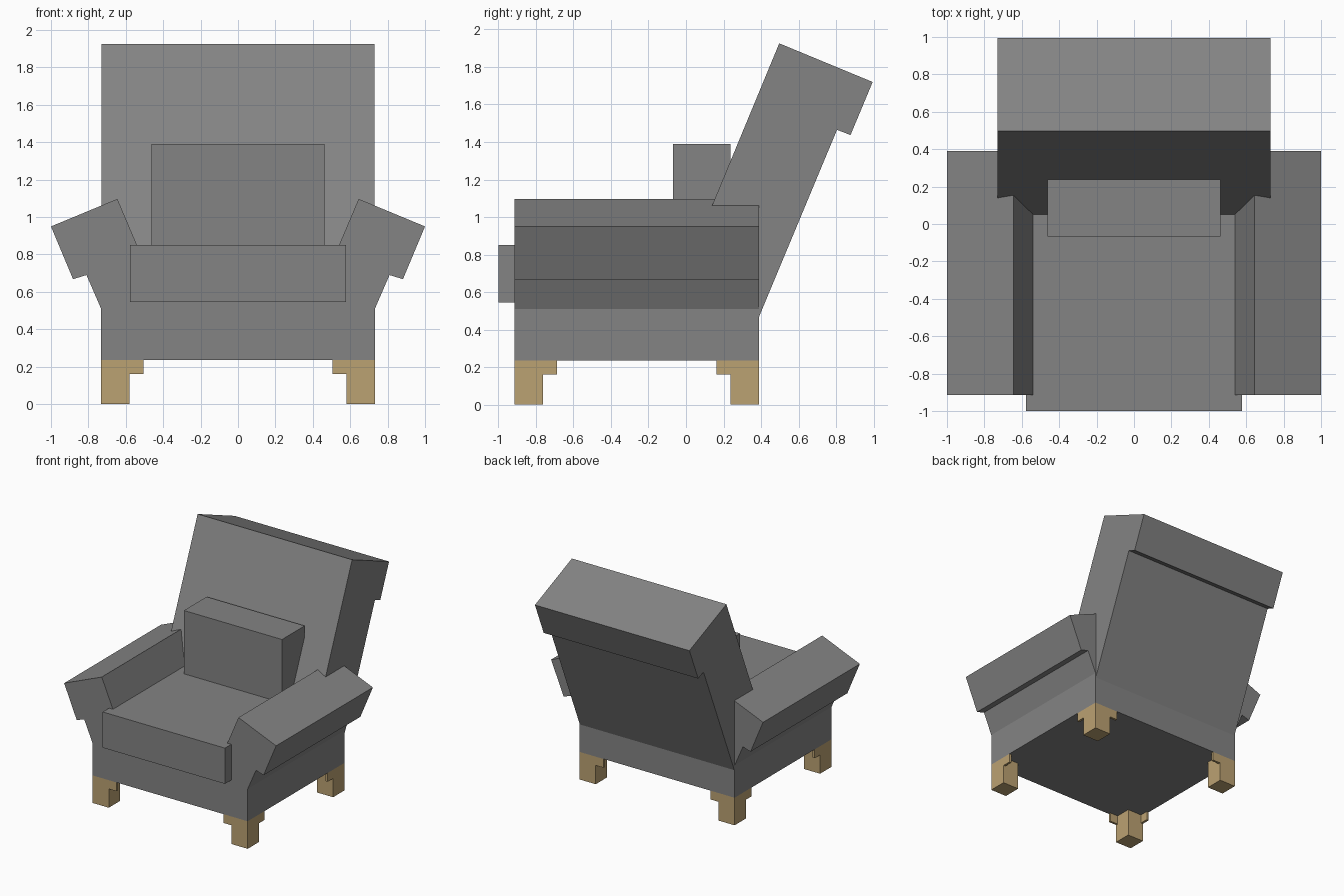
import bpy, bmesh
from mathutils import Vector

if "Cube" in bpy.data.objects:
    bpy.data.objects.remove(bpy.data.objects["Cube"], do_unlink=True)


def make_material(name, rgb):
    mat = bpy.data.materials.new(name)
    mat.use_nodes = True
    mat.diffuse_color = (*rgb, 1)
    bsdf = mat.node_tree.nodes["Principled BSDF"]
    bsdf.inputs["Base Color"].default_value = (*rgb, 1)
    bsdf.inputs["Roughness"].default_value = 0.8
    return mat


fabric = make_material("grey_fabric", (0.23, 0.23, 0.23))
wood = make_material("light_wood", (0.50, 0.36, 0.17))


def finish(name, bm, mat):
    bmesh.ops.recalc_face_normals(bm, faces=bm.faces)
    mesh = bpy.data.meshes.new(name)
    bm.to_mesh(mesh)
    bm.free()
    mesh.materials.append(mat)
    obj = bpy.data.objects.new(name, mesh)
    bpy.context.collection.objects.link(obj)
    return obj


def add_box(bm, lo, hi):
    verts = bmesh.ops.create_cube(bm, size=1)["verts"]
    for v in verts:
        v.co = [lo[i] if v.co[i] < 0 else hi[i] for i in range(3)]


def box(name, lo, hi, mat):
    bm = bmesh.new()
    add_box(bm, lo, hi)
    return finish(name, bm, mat)


def extrude_profile(name, points, offset, mat):
    """Solid from a flat outline of 3D points, pushed along offset."""
    bm = bmesh.new()
    face = bm.faces.new([bm.verts.new(p) for p in points])
    result = bmesh.ops.extrude_face_region(bm, geom=[face], use_keep_orig=True)
    moved = [g for g in result["geom"] if isinstance(g, bmesh.types.BMVert)]
    bmesh.ops.translate(bm, verts=moved, vec=Vector(offset))
    return finish(name, bm, mat)


# Base and flared, overhanging arms share one cross-section (x, z)
FRONT, REAR = -0.915, 0.39
half = [(0.732, 0.235), (0.732, 0.51), (0.81, 0.69), (0.882, 0.668),
        (1.0, 0.95), (0.645, 1.097), (0.54, 0.85), (0.42, 0.56)]
outline = half + [(-x, z) for x, z in reversed(half)]
extrude_profile("base_and_arms", [(x, FRONT, z) for x, z in outline],
                (0, REAR - FRONT, 0), fabric)

# Reclined backrest with an overhanging roll at the top rear (y, z)
back = [(0.39, 0.47), (0.805, 1.465), (0.877, 1.437), (0.995, 1.72),
        (0.497, 1.926), (-0.106, 0.47)]
extrude_profile("backrest", [(-0.729, y, z) for y, z in back],
                (1.458, 0, 0), fabric)

# Loose cushions
box("seat_cushion", (-0.577, -1.0, 0.545), (0.577, 0.2, 0.85), fabric)
box("back_pillow", (-0.463, -0.068, 0.84), (0.463, 0.238, 1.39), fabric)

# Legs: square post with thin corner brackets along both edges
POST, WING, THIN, STEP, TOP = 0.153, 0.227, 0.02, 0.16, 0.235
for side, sx in (("left", 1), ("right", -1)):
    for end, y0, sy in (("front", FRONT, 1), ("rear", REAR, -1)):
        bm = bmesh.new()
        for dx, dy, z0, z1 in ((POST, POST, 0, TOP),
                               (WING, THIN, STEP, TOP),
                               (THIN, WING, STEP, TOP)):
            xs = sorted((sx * 0.732, sx * (0.732 - dx)))
            ys = sorted((y0, y0 + sy * dy))
            add_box(bm, (xs[0], ys[0], z0), (xs[1], ys[1], z1))
        finish(f"{end}_{side}_leg", bm, wood)
